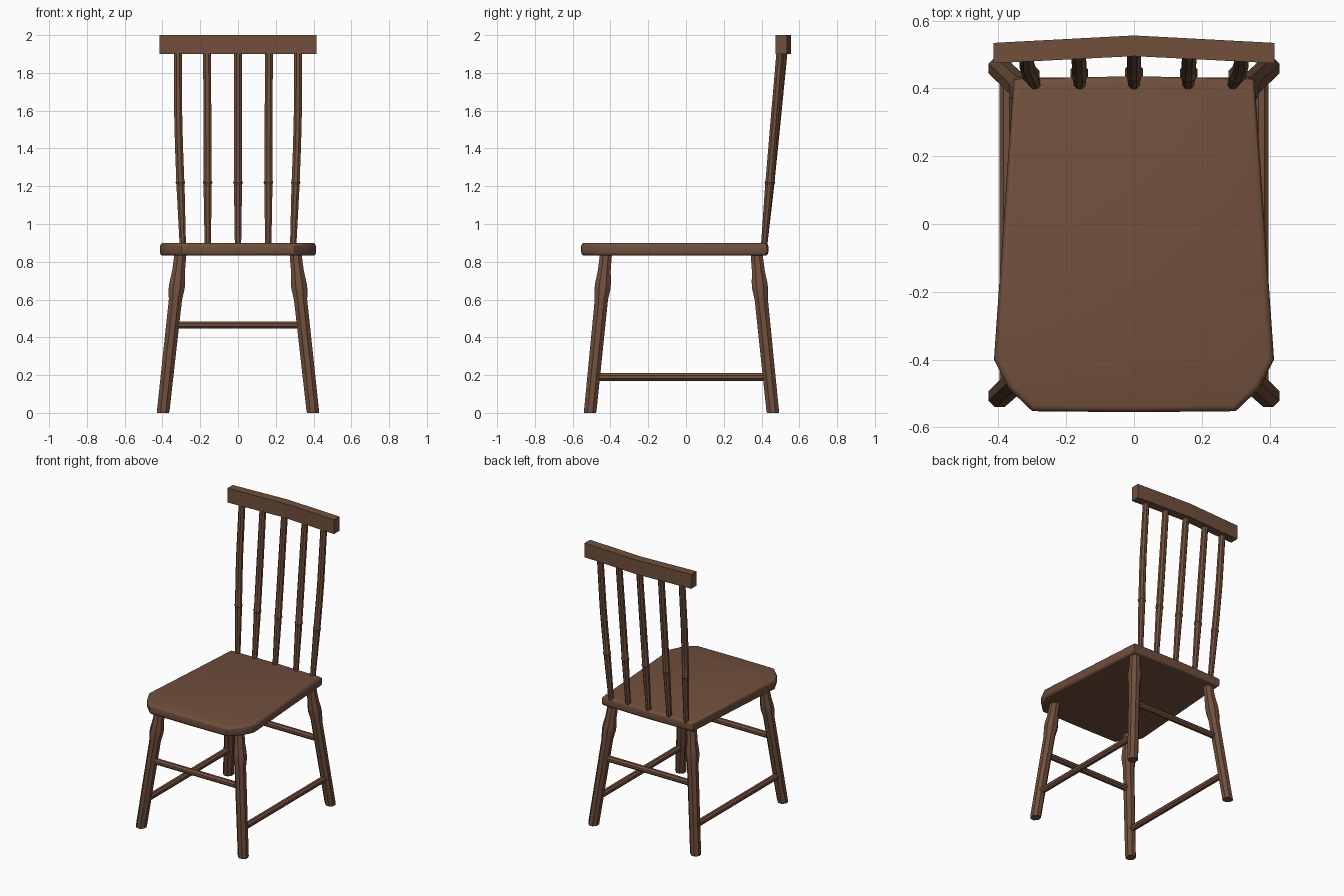
import bpy, bmesh, math
from mathutils import Vector

if "Cube" in bpy.data.objects:
    bpy.data.objects.remove(bpy.data.objects["Cube"])

wood = bpy.data.materials.new("brown wood")
wood.diffuse_color = (0.165, 0.079, 0.046, 1)
wood.use_nodes = True
wood.node_tree.nodes["Principled BSDF"].inputs["Base Color"].default_value = wood.diffuse_color


def finish(bm, name, angle=35):
    bmesh.ops.recalc_face_normals(bm, faces=bm.faces)
    me = bpy.data.meshes.new(name)
    bm.to_mesh(me)
    bm.free()
    me.materials.append(wood)
    ob = bpy.data.objects.new(name, me)
    bpy.context.collection.objects.link(ob)
    bpy.ops.object.select_all(action='DESELECT')
    bpy.context.view_layer.objects.active = ob
    ob.select_set(True)
    bpy.ops.object.shade_smooth_by_angle(angle=math.radians(angle))
    return ob


def tube(name, stations, axis='Z', sides=8):
    """Turned rod: stations are (centre, radius), rings square to the axis."""
    u, v = {'X': ((0, 1, 0), (0, 0, 1)), 'Y': ((1, 0, 0), (0, 0, 1)),
            'Z': ((1, 0, 0), (0, 1, 0))}[axis]
    u, v = Vector(u), Vector(v)
    bm = bmesh.new()
    rings = []
    for c, r in stations:
        ring = []
        for i in range(sides):
            a = math.tau * (i + 0.5) / sides
            ring.append(bm.verts.new(Vector(c) + r * (u * math.cos(a) + v * math.sin(a))))
        rings.append(ring)
    for a, b in zip(rings, rings[1:]):
        for i in range(sides):
            j = (i + 1) % sides
            bm.faces.new((a[i], a[j], b[j], b[i]))
    bm.faces.new(rings[0])
    bm.faces.new(rings[-1])
    return finish(bm, name, 30)


def slab(name, outline, z0, z1, bevel=0):
    bm = bmesh.new()
    f = bm.faces.new([bm.verts.new((x, y, z0)) for x, y in outline])
    up = bmesh.ops.extrude_face_region(bm, geom=[f])["geom"]
    bmesh.ops.translate(bm, vec=(0, 0, z1 - z0),
                        verts=[g for g in up if isinstance(g, bmesh.types.BMVert)])
    if bevel:
        rim = [e for e in bm.edges if abs(e.verts[0].co.z - e.verts[1].co.z) < 1e-5]
        bmesh.ops.bevel(bm, geom=rim, offset=bevel, segments=3, profile=0.5, affect='EDGES')
    return finish(bm, name, 40)


def mirrored(half):
    return half + [(-x, y) for x, y in reversed(half) if x > 0]


# Seat: tapers to the back, cut front corners, rounded rim
slab("seat", mirrored([(0, -0.555), (0.30, -0.552), (0.37, -0.485), (0.413, -0.40),
                       (0.355, 0.428), (0, 0.436)]), 0.832, 0.90, 0.018)

# Legs: splayed, with a swelling below the neck
X0, X1 = 0.397, 0.306
YS = {"front": (-0.508, -0.425), "back": (0.460, 0.375)}


def leg_at(which, z):
    t = z / 0.83
    y0, y1 = YS[which]
    return X0 + (X1 - X0) * t, y0 + (y1 - y0) * t


for which in YS:
    for s, side in ((-1, "left"), (1, "right")):
        st = []
        for z, r in ((0, 0.034), (0.01, 0.036), (0.60, 0.038), (0.655, 0.046),
                     (0.69, 0.045), (0.75, 0.037), (0.85, 0.034)):
            x, y = leg_at(which, z)
            st.append(((s * x, y, z), r))
        tube(f"{which}_leg_{side}", st)

# Stretchers: high at front and back, low at the sides
for which in YS:
    x, y = leg_at(which, 0.465)
    tube(f"{which}_stretcher", [((-x, y, 0.465), 0.021), ((x, y, 0.465), 0.021)], 'X')
xf, yf = leg_at("front", 0.19)
xb, yb = leg_at("back", 0.19)
for s, side in ((-1, "left"), (1, "right")):
    tube(f"side_stretcher_{side}", [((s * xf, yf, 0.19), 0.022), ((s * xb, yb, 0.19), 0.022)], 'Y')

# Back spindles: leaning and slightly bowed, with a small ring
profile = [(0.88, 0.018), (1.19, 0.023), (1.21, 0.023), (1.22, 0.028), (1.23, 0.023),
           (1.40, 0.023), (1.55, 0.023), (1.92, 0.022)]
for i in range(-2, 3):
    s = (i > 0) - (i < 0)
    base, mid, top = ((0, 0, 0), (0.16, 0.162, 0.164), (0.292, 0.316, 0.318))[abs(i)]
    y_top = (0.518, 0.512, 0.500)[abs(i)]
    st = []
    for z, r in profile:
        t = (z - 0.88) / 1.04
        x = base + (mid - base) * min(t / 0.6, 1) + (top - mid) * max((t - 0.6) / 0.4, 0)
        st.append(((s * x, 0.413 + (y_top - 0.413) * t, z), r))
    tube(f"back_spindle_{i + 3}", st)

# Top rail: shallow bend towards the back
slab("top_rail", [(-0.415, 0.474), (0, 0.495), (0.415, 0.474),
                  (0.415, 0.534), (0, 0.556), (-0.415, 0.534)], 1.90, 2.0)
